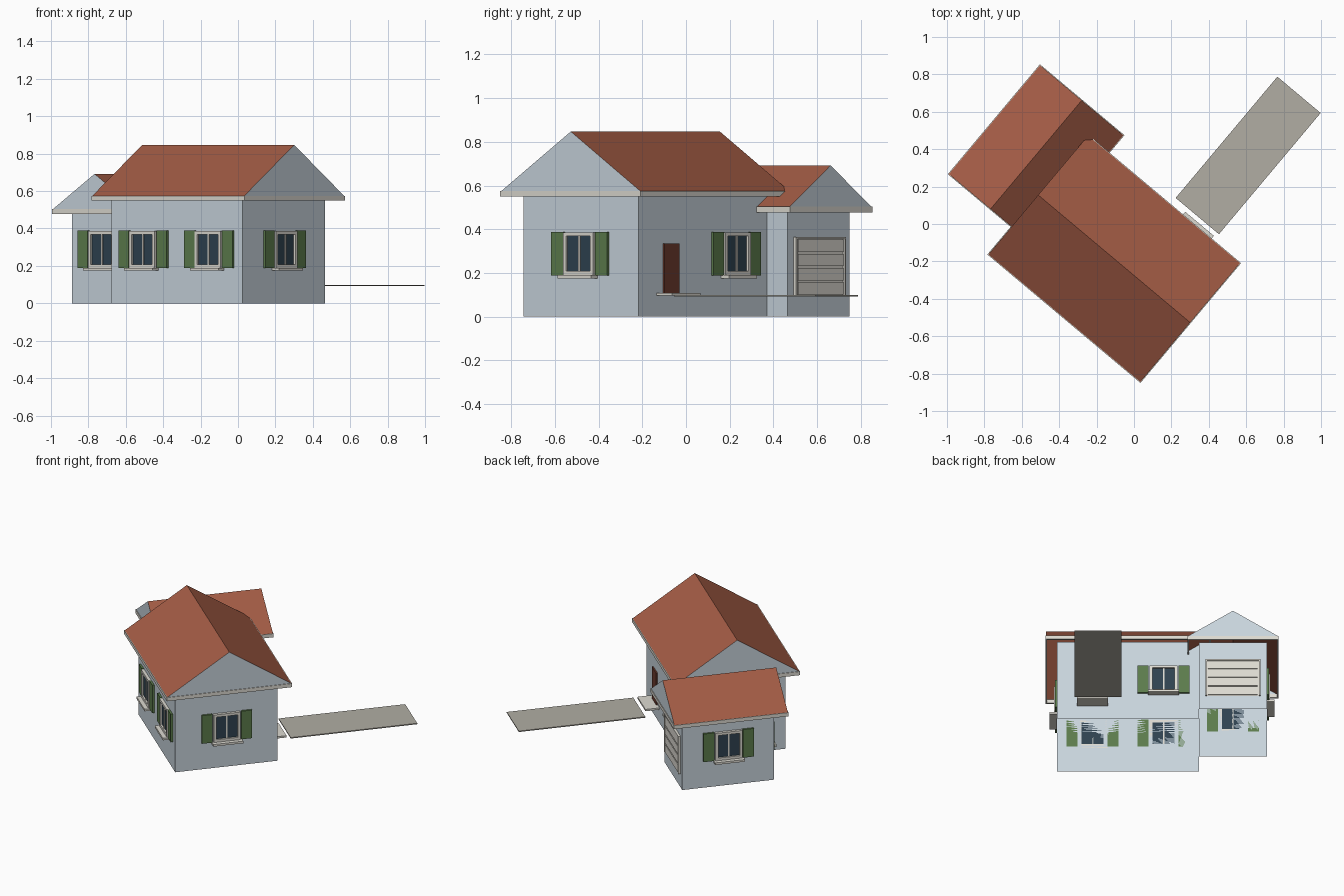
import bpy, bmesh
from math import radians, pi
from mathutils import Matrix, Vector

if "Cube" in bpy.data.objects:
    bpy.data.objects.remove(bpy.data.objects["Cube"])

# The house is built square, then every part is turned on the plot
TURN = Matrix.Rotation(radians(-40), 4, 'Z')


def material(name, r, g, b):
    m = bpy.data.materials.new(name)
    m.use_nodes = True
    m.diffuse_color = (r, g, b, 1)
    m.node_tree.nodes["Principled BSDF"].inputs["Base Color"].default_value = (r, g, b, 1)
    return m


WALL = material("pale blue wall", .58, .66, .72)
ROOF = material("terracotta roof", .37, .107, .06)
TRIM = material("off white trim", .72, .70, .64)
GREEN = material("shutter green", .107, .20, .073)
GLASS = material("dark glass", .028, .055, .08)
DOOR = material("door brown", .15, .043, .027)
PAVING = material("paving grey", .44, .42, .37)


def box(bm, x, y, z, mat=0):
    """Add a box spanning three (low, high) ranges."""
    size = [b - a for a, b in (x, y, z)]
    mid = [(a + b) / 2 for a, b in (x, y, z)]
    m = Matrix.Translation(mid) @ Matrix.Diagonal(size + [1])
    verts = bmesh.ops.create_cube(bm, size=1, matrix=m)["verts"]
    for f in {f for v in verts for f in v.link_faces}:
        f.material_index = mat


def mesh_from(bm, name, mats):
    me = bpy.data.meshes.new(name)
    bm.to_mesh(me)
    bm.free()
    for m in mats:
        me.materials.append(m)
    return me


def place(name, me, local=Matrix()):
    ob = bpy.data.objects.new(name, me)
    ob.matrix_world = TURN @ local
    bpy.context.collection.objects.link(ob)
    return ob


def block(name, x, y, z, mat):
    bm = bmesh.new()
    box(bm, x, y, z)
    place(name, mesh_from(bm, name, [mat]))


def walls(name, x, y, top):
    """Four outer walls, open below and above."""
    bm = bmesh.new()
    box(bm, x, y, (0, top))
    bm.faces.ensure_lookup_table()
    caps = [f for f in bm.faces if abs(f.normal.z) > .5]
    bmesh.ops.delete(bm, geom=caps, context='FACES_ONLY')
    place(name, mesh_from(bm, name, [WALL]))


def fascia(name, x, y, z):
    """Trim boards running round the eaves."""
    t = .012
    bm = bmesh.new()
    for a in ((x[0], x[0] + t), (x[1] - t, x[1])):
        box(bm, a, y, z)
    for b in ((y[0], y[0] + t), (y[1] - t, y[1])):
        box(bm, (x[0] + t, x[1] - t), b, z)
    place(name, mesh_from(bm, name, [TRIM]))


def gable_roof(name, x, y, eave, ridge, along_x):
    """Two slopes with wall coloured gable ends, open below."""
    if not along_x:
        x, y = y, x
    mid = (y[0] + y[1]) / 2
    bm = bmesh.new()
    ends = []
    for a in x:
        pts = [(a, y[0], eave), (a, mid, ridge), (a, y[1], eave)]
        if not along_x:
            pts = [(q, p, r) for p, q, r in pts]
        ends.append([bm.verts.new(p) for p in pts])
    for tri in ends:
        bm.faces.new(tri).material_index = 1
    for i in (0, 1):
        bm.faces.new([ends[0][i], ends[0][i + 1], ends[1][i + 1], ends[1][i]])
    # Turn slopes upward and gables outward
    centre = Vector((sum(v.co.x for v in bm.verts), sum(v.co.y for v in bm.verts),
                     sum(v.co.z for v in bm.verts))) / len(bm.verts)
    bm.normal_update()
    for f in bm.faces:
        if f.normal.dot(f.calc_center_median() - centre) < 0:
            f.normal_flip()
    place(name, mesh_from(bm, name, [ROOF, WALL]))


def inset(r, d):
    return (r[0] + d, r[1] - d)


# Main house and garage wing
main_x, main_y = (-.42, .497), (-.553, .132)
wing_x, wing_y = (-.858, -.42), (-.36, .255)
for part, x, y, eave, ridge, along in (("main", main_x, main_y, .575, .847, True),
                                       ("garage", wing_x, wing_y, .503, .692, False)):
    rx, ry = inset(x, -.076), inset(y, -.076)
    walls(part + "_walls", x, y, eave - .005)
    fascia(part + "_fascia", rx, ry, (eave - .026, eave))
    gable_roof(part + "_roof", inset(rx, .004), inset(ry, .004), eave, ridge, along)

# Shuttered window, facing -y, with its middle at the origin
bm = bmesh.new()
w, h, rail = .09, .098, .018
for s in (-1, 1):
    a, b = sorted((s * w, s * (w - rail)))
    box(bm, (a, b), (-.02, 0), (-h, h))
    a, b = sorted((s * .096, s * .168))
    box(bm, (a, b), (-.014, 0), (-.1, .1), 1)
    a, b = sorted((s * h, s * (h - rail)))
    box(bm, (-w + rail, w - rail), (-.02, 0), (a, b))
box(bm, (-.005, .005), (-.014, 0), (-h + rail, h - rail))
box(bm, (-w + rail, w - rail), (-.008, 0), (-h + rail, h - rail), 2)
box(bm, (-.1, .1), (-.048, 0), (-.113, -h))
window = mesh_from(bm, "shuttered_window", [TRIM, GREEN, GLASS])

quarter = (main_x[1] - main_x[0]) / 4
main_mid = sum(main_x) / 2
side_mid = sum(main_y) / 2
for name, x, y, turn in (
        ("front_right_window", main_mid - quarter, main_y[0], 0),
        ("front_left_window", main_mid + quarter, main_y[0], 0),
        ("left_side_window", main_x[1], side_mid, pi / 2),
        ("back_window", main_mid - quarter, main_y[1], pi),
        ("garage_front_window", sum(wing_x) / 2, wing_y[0], 0),
        ("garage_side_window", wing_x[0], sum(wing_y) / 2, -pi / 2)):
    place(name, window, Matrix.Translation((x, y, .288)) @ Matrix.Rotation(turn, 4, 'Z'))

# Entrance door, step and path
door_x = main_mid + quarter
block("entrance_door", (door_x - .054, door_x + .054), (main_y[1], main_y[1] + .01), (.108, .335), DOOR)
block("door_step", (door_x - .1, door_x + .1), (main_y[1], .226), (.096, .109), TRIM)
block("path", (.081, .383), (.25, 1.096), (.092, .099), PAVING)

# Garage door: backing plate, side frame and stacked panels
bm = bmesh.new()
gx, gy = sum(wing_x) / 2, wing_y[1]
box(bm, (gx - .178, gx + .178), (gy, gy + .006), (.096, .365))
for s in (-1, 1):
    a, b = sorted((gx + s * .178, gx + s * .168))
    box(bm, (a, b), (gy, gy + .016), (.096, .365))
box(bm, (gx - .168, gx + .168), (gy, gy + .016), (.355, .365))
step = .0645
for i in range(4):
    z = .096 + i * step
    box(bm, (gx - .16, gx + .16), (gy, gy + .014), (z + .006, z + step - .002))
place("garage_door", mesh_from(bm, "garage_door", [TRIM]))
